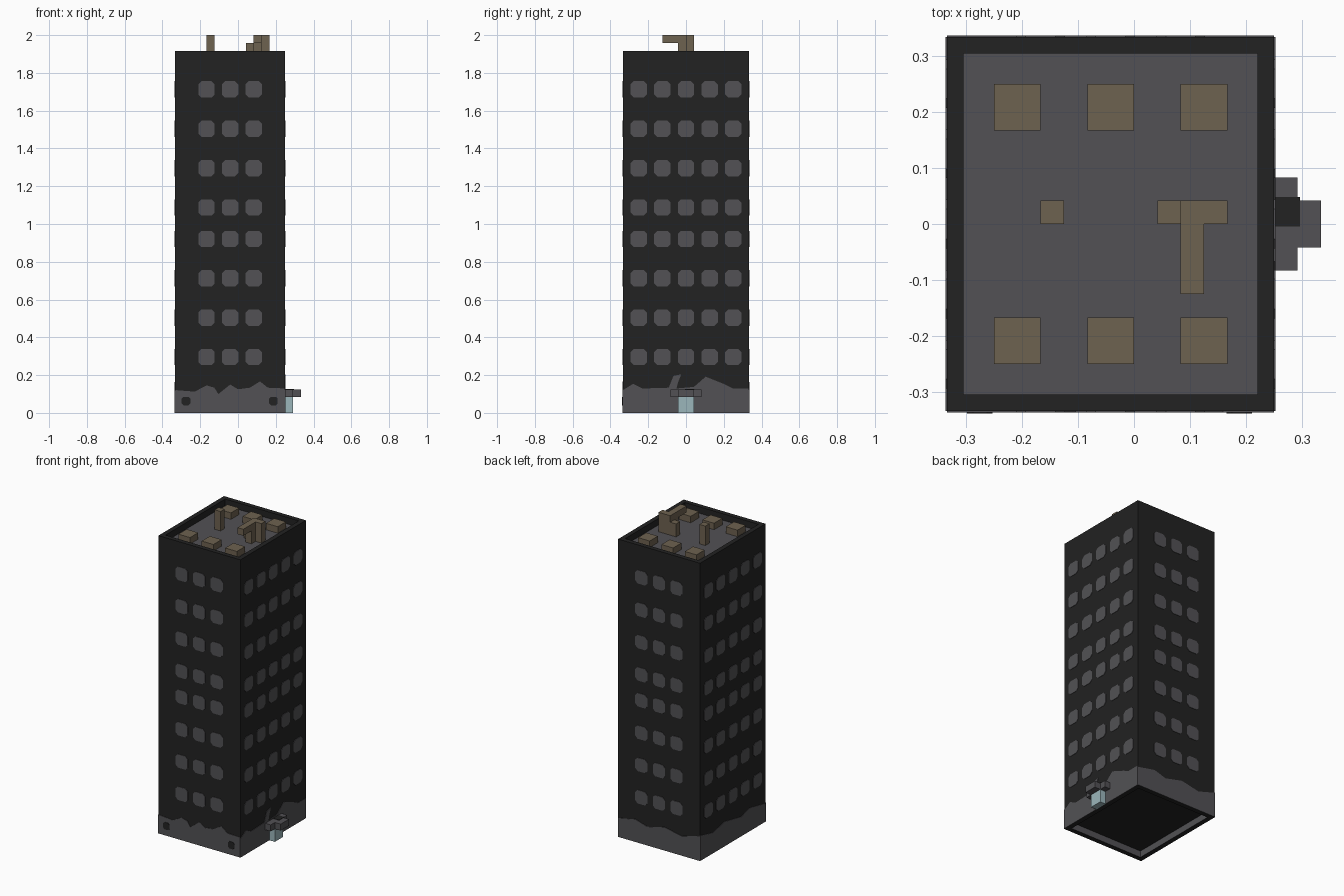
import bpy
import bmesh
from mathutils import Vector

cube = bpy.data.objects.get("Cube")
if cube:
    bpy.data.objects.remove(cube, do_unlink=True)

U = 1 / 24              # one building block
PLATE = 0.06            # thickness of painted plates, in blocks


def material(name, rgb):
    m = bpy.data.materials.new(name)
    m.use_nodes = True
    m.diffuse_color = (*rgb, 1)
    m.node_tree.nodes["Principled BSDF"].inputs["Base Color"].default_value = (*rgb, 1)
    return m


black = material("black wall", (0.016, 0.016, 0.016))
grey = material("grey stone", (0.085, 0.083, 0.09))
brown = material("brown roof fittings", (0.155, 0.122, 0.08))
glass = material("pale blue glass", (0.33, 0.47, 0.5))


def finish(name, bm, *mats):
    bmesh.ops.recalc_face_normals(bm, faces=bm.faces)
    bmesh.ops.scale(bm, vec=(U, U, U), verts=bm.verts)
    mesh = bpy.data.meshes.new(name)
    bm.to_mesh(mesh)
    bm.free()
    for m in mats:
        mesh.materials.append(m)
    obj = bpy.data.objects.new(name, mesh)
    bpy.context.collection.objects.link(obj)
    return obj


def add_box(bm, lo, hi):
    lo, hi = Vector(lo), Vector(hi)
    verts = bmesh.ops.create_cube(bm, size=1)["verts"]
    bmesh.ops.scale(bm, vec=hi - lo, verts=verts)
    bmesh.ops.translate(bm, vec=(lo + hi) / 2, verts=verts)


def boxes(name, mat, *spans):
    bm = bmesh.new()
    for lo, hi in spans:
        add_box(bm, lo, hi)
    return finish(name, bm, mat)


# Each wall maps (along, height, outward) to a position
WALLS = {
    "front": lambda u, z, d: (u, -8 - d, z),
    "back": lambda u, z, d: (u, 8 + d, z),
    "right": lambda u, z, d: (6 + d, u, z),
    "left": lambda u, z, d: (-8 - d, u, z),
}


def add_plate(bm, wall, outline, depth=PLATE):
    place = WALLS[wall]
    inner = [bm.verts.new(place(u, z, 0)) for u, z in outline]
    outer = [bm.verts.new(place(u, z, depth)) for u, z in outline]
    bm.faces.new(outer)
    for i in range(len(outline)):
        j = (i + 1) % len(outline)
        bm.faces.new((inner[i], inner[j], outer[j], outer[i]))


def octagon(u, z, half, cut):
    h, c = half, half - cut
    ring = [(-c, -h), (c, -h), (h, -c), (h, c), (c, h), (-c, h), (-h, c), (-h, -c)]
    return [(u + a, z + b) for a, b in ring]


# Tower with a recessed roof and a recessed underside
bm = bmesh.new()
add_box(bm, (-8, -8, 0), (6, 8, 46))
bm.normal_update()
for up in (1, -1):
    face = next(f for f in bm.faces if f.normal.z * up > 0.9)
    bmesh.ops.inset_region(bm, faces=[face], thickness=1)
    side = bmesh.ops.extrude_discrete_faces(bm, faces=[face])["faces"][0]
    bmesh.ops.translate(bm, vec=(0, 0, -up), verts=side.verts)
    if up > 0:
        side.material_index = 1
    else:
        for edge in side.edges:
            for f in edge.link_faces:
                if f is not side:
                    f.material_index = 1
finish("tower", bm, black, grey)

# Windows on all four walls
for wall in WALLS:
    bm = bmesh.new()
    columns = (-4, -1, 2) if wall in ("front", "back") else (-6, -3, 0, 3, 6)
    for start in (7.1, 26.1):
        for floor in range(4):
            for u in columns:
                add_plate(bm, wall, octagon(u, start + 5 * floor, 1.04, 0.4))
    finish(wall + "_windows", bm, grey)

# Uneven stone band around the foot of each wall
BANDS = {
    "front": [(-8, 2.9), (-5.5, 2.7), (-4, 3.5), (-3, 3.2), (-2.5, 2.4), (-1, 3.6),
              (0, 3), (1.5, 3.2), (2.8, 4), (3.8, 3.2), (6, 3.1)],
    "right": [(-8, 2.9), (-6.7, 3.7), (-5.5, 3.1), (-2.2, 3.2), (-1.6, 4.7), (-0.6, 4.9),
              (-1, 3.9), (-1.2, 3.1), (1, 3.3), (2.5, 4.6), (5, 3.6), (6, 3.1), (8, 3.1)],
    "back": [(-8, 3.9), (-5, 3), (-2, 3.6), (1, 2.9), (3, 3.5), (6, 2.9)],
    "left": [(-8, 2.8), (-4, 3.6), (-2, 3), (2, 3.8), (5, 3.2), (8, 3.9)],
}
for wall, top in BANDS.items():
    bm = bmesh.new()
    add_plate(bm, wall, [(top[-1][0], 0), (top[0][0], 0)] + top)
    finish(wall + "_stone_band", bm, grey)

# Dark vents in the front band
bm = bmesh.new()
for u in (-6.6, 4.5):
    add_plate(bm, "front", octagon(u, 1.5, 0.55, 0.25), 2 * PLATE)
finish("front_vents", bm, black)

# Entrance
boxes("glass_door", glass, ((6, -1, 0), (7, 1, 2)))
boxes("door_canopy", grey, ((6, -2, 2), (7, 2, 3)), ((7, -1, 2), (8, 1, 3)))
boxes("canopy_patch", black, ((6, -0.1, 3), (7.1, 1.15, 3 + PLATE)))

# Roof fittings
boxes("roof_units", brown, *[((x, y, 45), (x + 2, y + 2, 46))
                             for x in (-6, -2, 2) for y in (-6, 4)])
boxes("roof_post", brown, ((-4, 0, 45), (-3, 1, 48)))
boxes("roof_pipes", brown,
      ((1, 0, 45), (2, 1, 47)), ((2, 0, 45), (4, 1, 48)),
      ((2, -1, 45), (3, 0, 48)), ((2, -3, 47), (3, -1, 48)))
